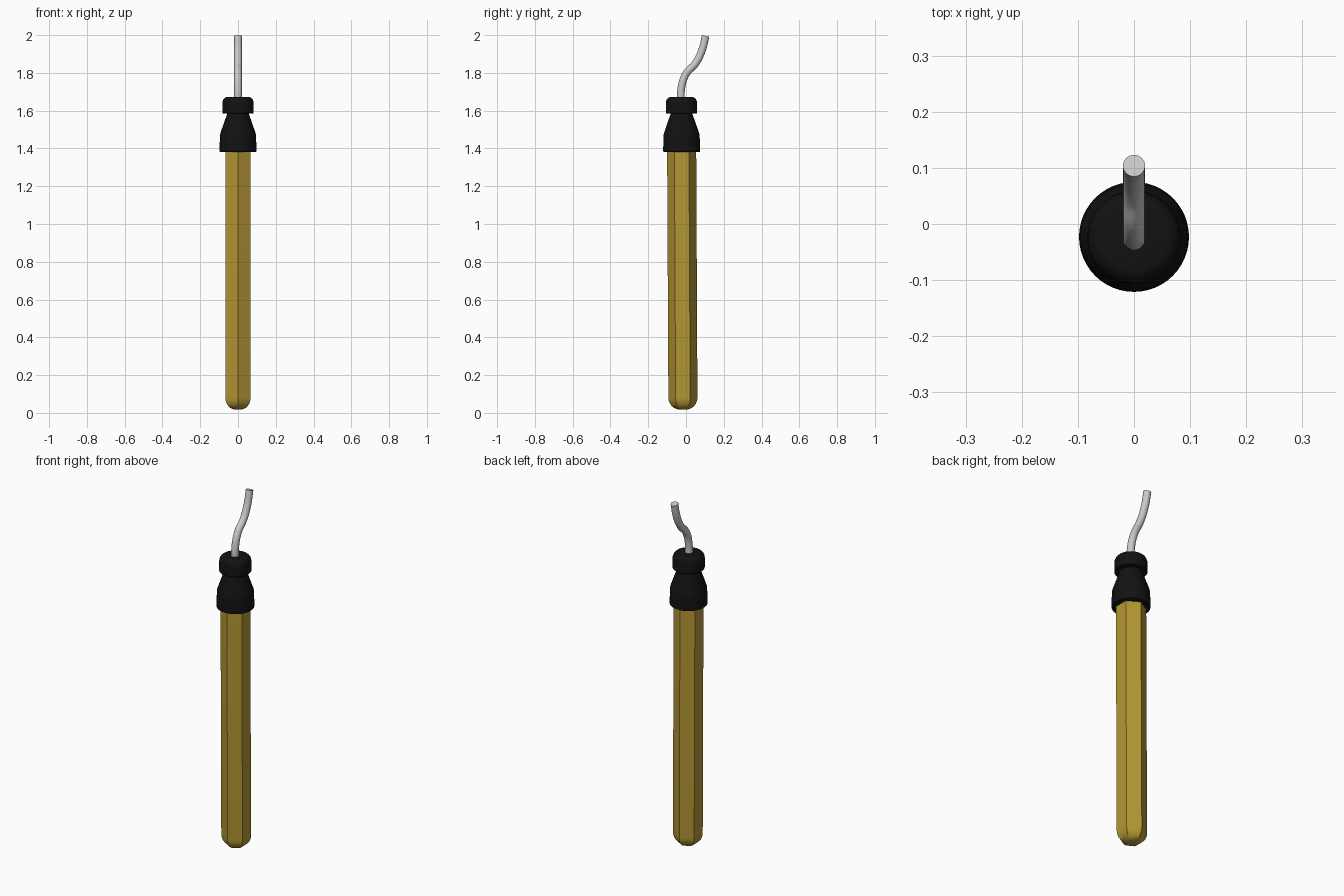
import bpy, bmesh, math

if "Cube" in bpy.data.objects:
    bpy.data.objects.remove(bpy.data.objects["Cube"])


def material(name, rgb):
    m = bpy.data.materials.new(name)
    m.diffuse_color = (*rgb, 1)
    m.use_nodes = True
    m.node_tree.nodes["Principled BSDF"].inputs["Base Color"].default_value = m.diffuse_color
    return m


def axis_y(z):
    # the tool leans very slightly backwards towards the bottom
    return -0.016 - 0.005 * z


def lathe(name, profile, sides, start, mat, angle):
    """Stack rings of (radius, z) along the leaning axis and cap both ends."""
    bm = bmesh.new()
    rings = []
    for r, z in profile:
        rings.append([bm.verts.new((r * math.cos(start + 2 * math.pi * i / sides),
                                    axis_y(z) + r * math.sin(start + 2 * math.pi * i / sides), z))
                      for i in range(sides)])
    for a, b in zip(rings, rings[1:]):
        for i in range(sides):
            j = (i + 1) % sides
            bm.faces.new((a[i], a[j], b[j], b[i]))
    bm.faces.new(rings[0][::-1])
    bm.faces.new(rings[-1])
    bmesh.ops.recalc_face_normals(bm, faces=bm.faces)
    me = bpy.data.meshes.new(name)
    bm.to_mesh(me)
    bm.free()
    ob = bpy.data.objects.new(name, me)
    bpy.context.collection.objects.link(ob)
    me.materials.append(mat)
    smooth(ob, angle)
    return ob


def smooth(ob, angle):
    bpy.ops.object.select_all(action='DESELECT')
    ob.select_set(True)
    bpy.context.view_layer.objects.active = ob
    bpy.ops.object.shade_smooth_by_angle(angle=math.radians(angle))


def arc(r_in, z_in, dr, dz, a0, a1, n):
    return [(r_in + dr * math.cos(math.radians(a0 + (a1 - a0) * i / n)),
             z_in + dz * math.sin(math.radians(a0 + (a1 - a0) * i / n))) for i in range(n + 1)]


brass = material("handle_yellow", (0.46, 0.31, 0.035))
black = material("black_plastic", (0.006, 0.006, 0.006))

# hexagonal handle with rounded butt
lathe("handle", arc(0.017, 0.082, 0.06, 0.064, -90, 0, 8) + [(0.077, 1.40)],
      6, math.pi / 2, brass, 35)

# flared collar
lathe("collar", [(0.092, 1.38), (0.097, 1.383), (0.098, 1.39), (0.0955, 1.47),
                 (0.093, 1.482), (0.058, 1.582), (0.056, 1.60)],
      48, 0, black, 35)

# rounded cap on the collar
lathe("cap", [(0.08, 1.584), (0.083, 1.588)] + arc(0.056, 1.640, 0.027, 0.032, 0, 90, 6),
      48, 0, black, 35)

# bent wire blade
cu = bpy.data.curves.new("blade", 'CURVE')
cu.dimensions = '3D'
cu.bevel_depth = 0.02
cu.bevel_resolution = 6
cu.resolution_u = 10
cu.use_fill_caps = True
path = [(-0.0245, 1.62), (-0.0245, 1.72), (0.0, 1.795), (0.05, 1.85), (0.085, 1.92), (0.104, 1.996)]
sp = cu.splines.new('BEZIER')
sp.bezier_points.add(len(path) - 1)
for p, (y, z) in zip(sp.bezier_points, path):
    p.co = (0, y, z)
    p.handle_left_type = p.handle_right_type = 'AUTO'
blade = bpy.data.objects.new("blade", cu)
bpy.context.collection.objects.link(blade)
bpy.ops.object.select_all(action='DESELECT')
blade.select_set(True)
bpy.context.view_layer.objects.active = blade
bpy.ops.object.convert(target='MESH')
smooth(bpy.context.view_layer.objects.active, 40)
